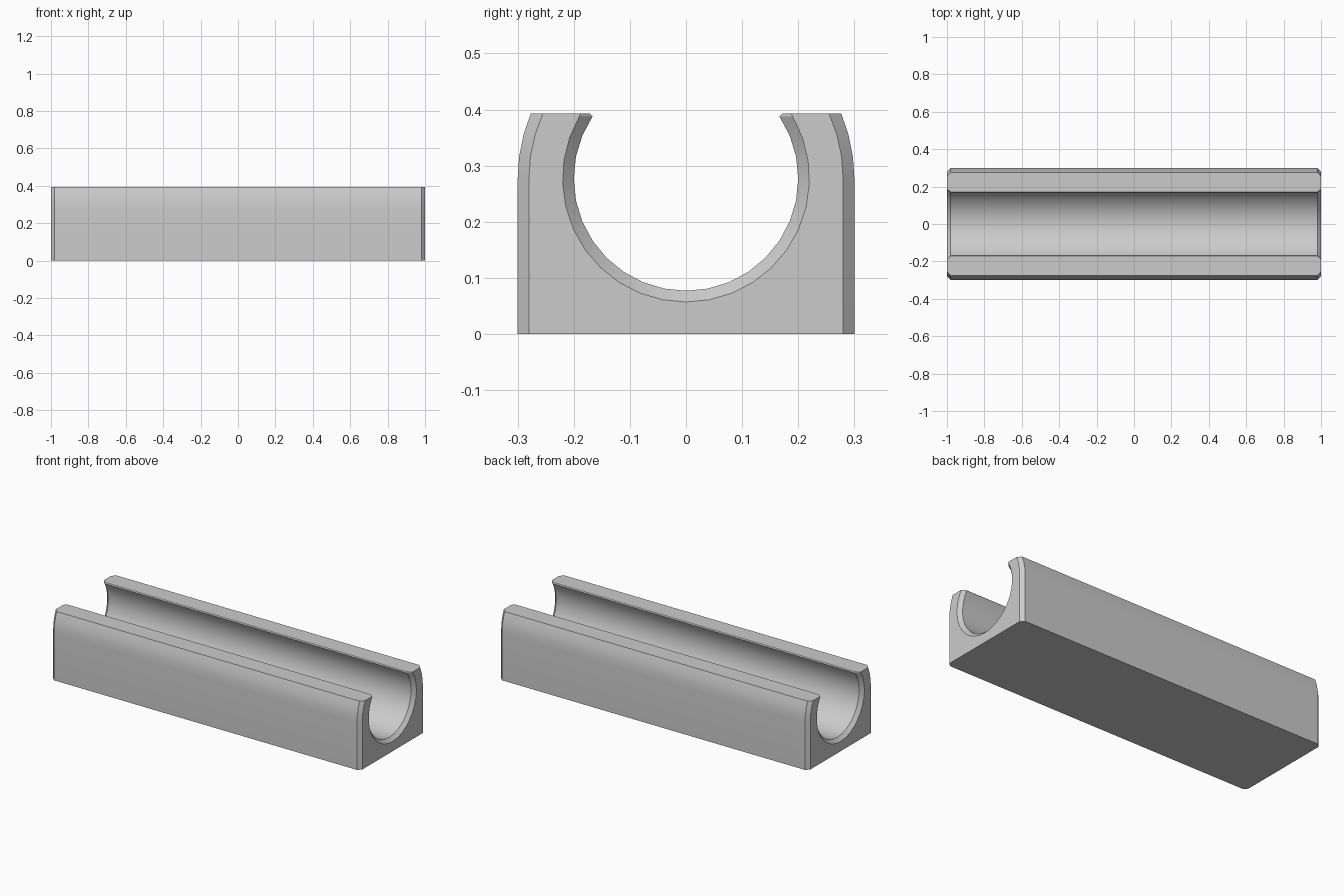
import bpy, bmesh, math

cube = bpy.data.objects.get("Cube")
if cube:
    bpy.data.objects.remove(cube, do_unlink=True)

HALF_LENGTH = 1.0
CHAMFER = 0.02
HEIGHT = 0.393
AXIS_Z = 0.277      # height of the bore centre
BORE, OUTER = 0.2, 0.3
LIP = 0.005         # tiny bevel on the upper bore edges

grey = bpy.data.materials.new("plain grey")
grey.use_nodes = True
colour = (0.6, 0.6, 0.6, 1)
grey.diffuse_color = colour
grey.node_tree.nodes["Principled BSDF"].inputs["Base Color"].default_value = colour


def arc(radius, start, end, steps):
    return [(radius * math.cos(start + (end - start) * i / steps),
             AXIS_Z + radius * math.sin(start + (end - start) * i / steps))
            for i in range(steps + 1)]


def section(inset):
    """Closed cross-section (y, z), narrowed outside and widened in the bore."""
    outer, bore = OUTER - inset, BORE + inset
    top = HEIGHT - AXIS_Z
    rise = math.asin(top / outer)
    right = [(outer, 0)] + arc(outer, 0, rise, 3)
    lip_angle = math.asin((top - LIP) / bore)
    lip_y = bore * math.cos(lip_angle)
    edge = lip_y + LIP if inset == 0 else math.sqrt(bore ** 2 - top ** 2)
    channel = arc(bore, lip_angle, -math.pi - lip_angle, 22)
    left = [(-y, z) for y, z in reversed(right)]
    return right + [(edge, HEIGHT)] + channel + [(-edge, HEIGHT)] + left


# Cradle body: cross-sections lofted along x with chamfered ends
stations = [(-HALF_LENGTH, CHAMFER), (-HALF_LENGTH + CHAMFER, 0),
            (HALF_LENGTH - CHAMFER, 0), (HALF_LENGTH, CHAMFER)]
bm = bmesh.new()
rings = [[bm.verts.new((x, y, z)) for y, z in section(inset)]
         for x, inset in stations]
for a, b in zip(rings, rings[1:]):
    for i in range(len(a)):
        j = (i + 1) % len(a)
        bm.faces.new((a[i], a[j], b[j], b[i]))
bm.faces.new(rings[0])
bm.faces.new(rings[-1])
bmesh.ops.recalc_face_normals(bm, faces=bm.faces)

mesh = bpy.data.meshes.new("channel_cradle")
bm.to_mesh(mesh)
bm.free()
mesh.materials.append(grey)
cradle = bpy.data.objects.new("channel_cradle", mesh)
bpy.context.collection.objects.link(cradle)

# Smooth curves, crisp edges
bpy.ops.object.select_all(action="DESELECT")
cradle.select_set(True)
bpy.context.view_layer.objects.active = cradle
bpy.ops.object.shade_smooth_by_angle(angle=math.radians(20))
